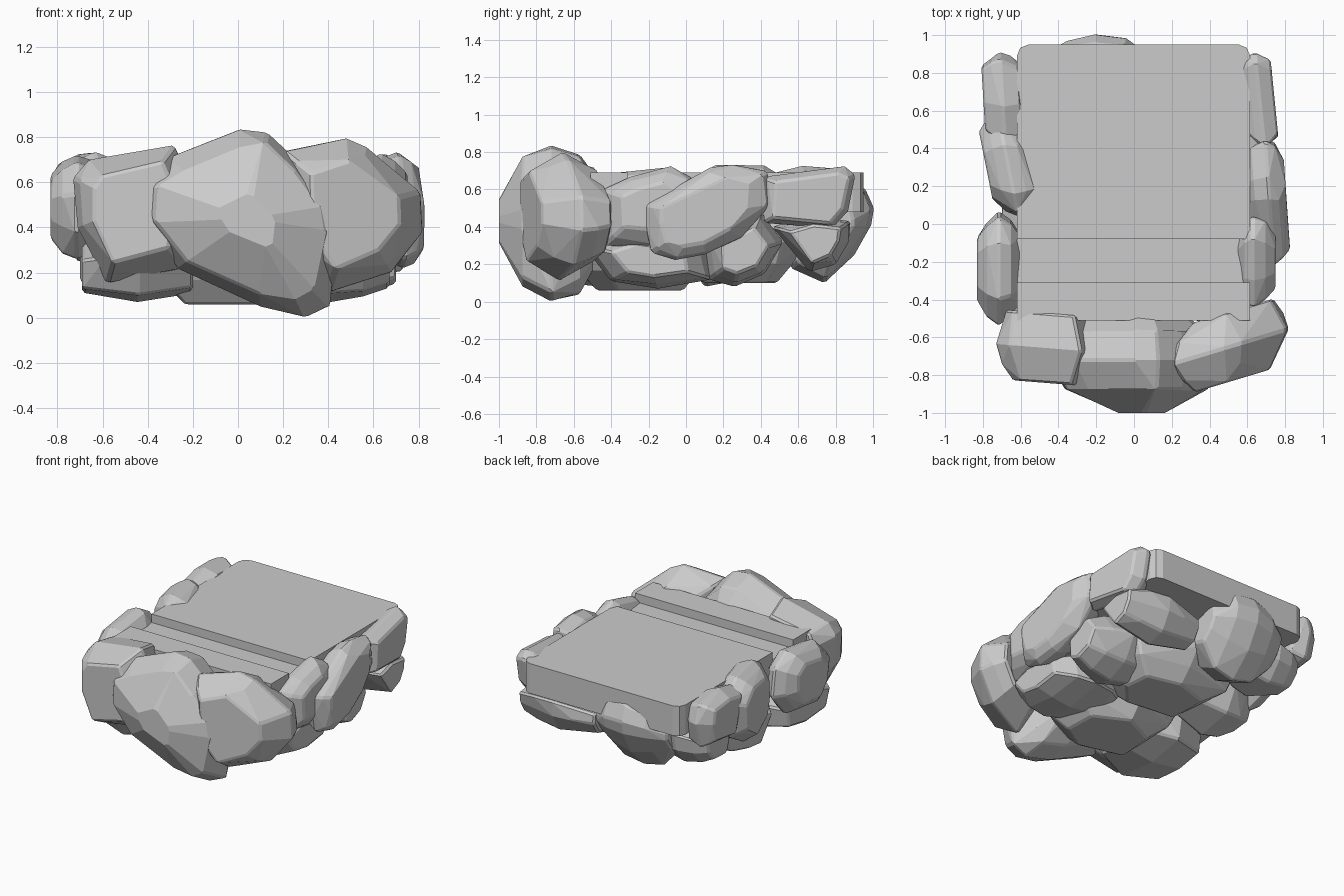
import bpy, bmesh, random
from mathutils import Vector

random.seed(4)


def finish(name, bm, bevel=0.0):
    bmesh.ops.recalc_face_normals(bm, faces=bm.faces)
    mesh = bpy.data.meshes.new(name)
    bm.to_mesh(mesh)
    bm.free()
    ob = bpy.data.objects.new(name, mesh)
    bpy.context.collection.objects.link(ob)
    if bevel:
        m = ob.modifiers.new("chipped_edges", 'BEVEL')
        m.width, m.segments = bevel, 1
        m.limit_method, m.angle_limit = 'ANGLE', 0.6
    return ob


def rock(name, axis, outline, d0, d1, lean=0.0, mid=0.5, caps=(0.6, 0.6)):
    """Faceted boulder: hull of an outline that shrinks towards both depth ends."""
    n = len(outline)
    cu = sum(p[0] for p in outline) / n
    cv = sum(p[1] for p in outline) / n
    bm = bmesh.new()
    for t, s in ((0, caps[0]), (mid * 0.45, 0.86), (mid, 1),
                 (mid + (1 - mid) * 0.55, 0.88), (1, caps[1])):
        for u, v in outline:
            k = s if s == 1 else s * random.uniform(0.9, 1.05)
            a, b = cu + (u - cu) * k, cv + (v - cv) * k
            d = d0 + (d1 - d0) * t + lean * (a - cu)
            bm.verts.new({'x': (d, a, b), 'y': (a, d, b), 'z': (a, b, d)}[axis])
    res = bmesh.ops.convex_hull(bm, input=bm.verts)
    junk = {g for g in res["geom_interior"] + res["geom_unused"] if isinstance(g, bmesh.types.BMVert)}
    bmesh.ops.delete(bm, geom=list(junk), context='VERTS')
    bmesh.ops.dissolve_limit(bm, angle_limit=0.13, verts=bm.verts, edges=bm.edges)
    return finish(name, bm, 0.012)


# flat stone slab with a shallow channel across it
profile = [(0.95, 0.48), (0.95, 0.69), (-0.08, 0.69), (-0.08, 0.63),
           (-0.31, 0.63), (-0.31, 0.69), (-0.51, 0.69), (-0.51, 0.48)]
bm = bmesh.new()
face = bm.faces.new([bm.verts.new((-0.62, y, z)) for y, z in profile])
ext = bmesh.ops.extrude_face_region(bm, geom=[face])
bmesh.ops.translate(bm, vec=Vector((1.235, 0, 0)),
                    verts=[g for g in ext["geom"] if isinstance(g, bmesh.types.BMVert)])
corners = [e for e in bm.edges if all(v.co.y > 0.9 for v in e.verts)
           and abs(e.verts[0].co.z - e.verts[1].co.z) > 0.1]
bmesh.ops.bevel(bm, geom=corners, offset=0.06, segments=2, profile=0.5, affect='EDGES')
finish("slab", bm)

# three big boulders across the front
rock("front_boulder_middle", 'y',
     [(-0.46, 0.62), (-0.32, 0.71), (0, 0.835), (0.13, 0.82), (0.28, 0.68), (0.42, 0.5),
      (0.44, 0.38), (0.41, 0.05), (0.3, 0.0), (0.1, 0.05), (-0.27, 0.22), (-0.42, 0.42)],
     -1.0, -0.44, mid=0.5, caps=(0.28, 0.42))
rock("front_boulder_right", 'y',
     [(0.2, 0.74), (0.48, 0.8), (0.57, 0.76), (0.81, 0.56), (0.82, 0.38), (0.68, 0.2),
      (0.4, 0.11), (0.22, 0.3)], -0.83, -0.46, lean=0.3, caps=(0.68, 0.7))
rock("front_boulder_left", 'y',
     [(-0.73, 0.62), (-0.66, 0.7), (-0.28, 0.765), (-0.2, 0.6), (-0.22, 0.22),
      (-0.58, 0.15), (-0.71, 0.4)], -0.84, -0.47, lean=-0.08, caps=(0.7, 0.85))

# upper rocks along the right side
rock("right_rock_front", 'x',
     [(-0.45, 0.6), (-0.3, 0.67), (-0.08, 0.73), (0.04, 0.66), (0.02, 0.4), (-0.2, 0.28), (-0.44, 0.3)],
     0.55, 0.75, mid=0.4)
rock("right_rock_middle", 'x',
     [(-0.22, 0.52), (0.13, 0.72), (0.25, 0.735), (0.44, 0.7), (0.46, 0.52), (0.3, 0.34),
      (0.1, 0.25), (-0.06, 0.22), (-0.19, 0.26), (-0.22, 0.4)], 0.58, 0.81, lean=-0.07,
     mid=0.6, caps=(0.65, 0.7))
rock("right_rock_back", 'x',
     [(0.4, 0.67), (0.85, 0.73), (0.91, 0.68), (0.87, 0.48), (0.78, 0.39), (0.41, 0.42)],
     0.58, 0.74, lean=-0.1, caps=(0.8, 0.82))

# upper rocks along the left side
rock("left_rock_front", 'x',
     [(-0.54, 0.55), (-0.4, 0.69), (-0.1, 0.72), (0.04, 0.64), (0.07, 0.45), (-0.08, 0.28),
      (-0.38, 0.26), (-0.52, 0.38)], -0.83, -0.6)
rock("left_rock_middle", 'x',
     [(0.06, 0.68), (0.16, 0.735), (0.42, 0.73), (0.6, 0.62), (0.57, 0.36), (0.32, 0.22),
      (0.12, 0.3), (0.04, 0.48)], -0.78, -0.54, lean=-0.2, caps=(0.68, 0.75))
rock("left_rock_back", 'x',
     [(0.42, 0.68), (0.62, 0.73), (0.87, 0.71), (0.91, 0.58), (0.86, 0.4), (0.5, 0.34)],
     -0.8, -0.6, lean=-0.06, caps=(0.72, 0.82))

# lower rocks, tucked in under both sides
rock("lower_right_rock_front", 'x',
     [(-0.55, 0.3), (-0.3, 0.38), (0.1, 0.32), (0.14, 0.12), (-0.15, 0.07), (-0.4, 0.11)],
     0.15, 0.67, caps=(0.7, 0.6))
rock("lower_right_rock_middle", 'x',
     [(0.1, 0.36), (0.4, 0.48), (0.52, 0.32), (0.42, 0.15), (0.26, 0.08), (0.12, 0.12)],
     0.15, 0.7, caps=(0.7, 0.6))
rock("lower_right_rock_back", 'x',
     [(0.46, 0.4), (0.66, 0.46), (0.88, 0.43), (0.87, 0.32), (0.8, 0.2), (0.66, 0.16)],
     0.14, 0.73, caps=(0.65, 0.7))
rock("lower_left_rock_front", 'x',
     [(-0.75, 0.28), (-0.4, 0.38), (-0.05, 0.3), (-0.08, 0.12), (-0.35, 0.07), (-0.65, 0.1)],
     -0.69, -0.2, caps=(0.7, 0.7))
rock("lower_left_rock_middle", 'x',
     [(-0.1, 0.36), (0.25, 0.44), (0.46, 0.32), (0.36, 0.13), (0.1, 0.08)],
     -0.7, -0.25, caps=(0.6, 0.7))
rock("lower_left_rock_back", 'x',
     [(0.42, 0.42), (0.65, 0.48), (0.86, 0.44), (0.84, 0.32), (0.74, 0.2), (0.5, 0.2)],
     -0.72, -0.3, caps=(0.6, 0.7))

# back rock below the slab edge
rock("back_rock_middle", 'x',
     [(0.5, 0.48), (0.9, 0.64), (0.96, 0.6), (1.005, 0.5), (0.99, 0.41), (0.9, 0.25),
      (0.74, 0.1), (0.56, 0.18)], -0.48, 0.08, caps=(0.45, 0.45))

# core rocks closing the underside
rock("core_rock_front", 'z',
     [(-0.4, -0.5), (0.1, -0.62), (0.42, -0.45), (0.4, -0.05), (0, 0.14), (-0.4, -0.02)], 0.06, 0.54)
rock("core_rock_back", 'z',
     [(-0.4, 0.0), (0.2, -0.05), (0.45, 0.2), (0.4, 0.52), (0, 0.64), (-0.42, 0.5)], 0.1, 0.54)
